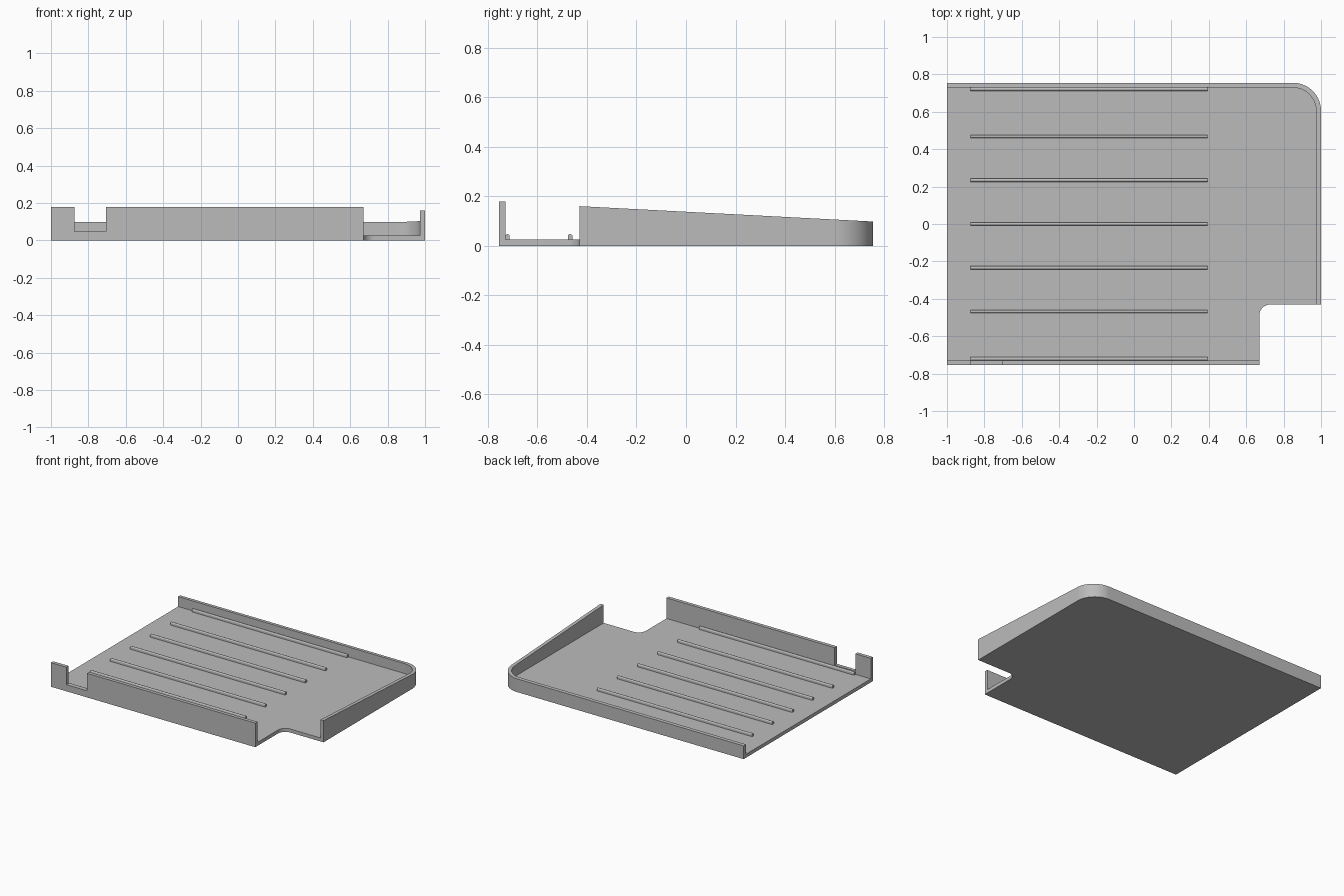
import bpy, bmesh
from math import cos, sin, radians, pi
from mathutils import Vector

cube = bpy.data.objects.get("Cube")
if cube:
    bpy.data.objects.remove(cube, do_unlink=True)

grey = bpy.data.materials.new("plain_grey")
grey.use_nodes = True
colour = (0.5, 0.5, 0.5, 1)
grey.diffuse_color = colour
grey.node_tree.nodes["Principled BSDF"].inputs["Base Color"].default_value = colour

# Main dimensions
HALF_X, HALF_Y = 1.0, 0.755
FLOOR, WALL = 0.026, 0.026
CUT_X, CUT_Y, FILLET = 0.67, -0.43, 0.06
CORNER = 0.15
RIB_START, RIB_END, RIB_R, RIB_TOP = -0.875, 0.392, 0.009, 0.047


def arc(cx, cy, r, start, end, steps=16):
    angles = [radians(start + (end - start) * i / steps) for i in range(steps + 1)]
    return [(cx + r * cos(a), cy + r * sin(a)) for a in angles]


def prism(name, points, direction, top=None):
    """Extrude a closed outline; top(v) may reshape the far end."""
    bm = bmesh.new()
    face = bm.faces.new([bm.verts.new(p) for p in points])
    ext = bmesh.ops.extrude_face_region(bm, geom=[face], use_keep_orig=True)
    for v in [g for g in ext["geom"] if isinstance(g, bmesh.types.BMVert)]:
        v.co += Vector(direction)
        if top:
            v.co.z = top(v.co)
    bmesh.ops.recalc_face_normals(bm, faces=bm.faces[:])
    mesh = bpy.data.meshes.new(name)
    bm.to_mesh(mesh)
    bm.free()
    mesh.materials.append(grey)
    obj = bpy.data.objects.new(name, mesh)
    bpy.context.collection.objects.link(obj)
    bpy.ops.object.select_all(action='DESELECT')
    obj.select_set(True)
    bpy.context.view_layer.objects.active = obj
    bpy.ops.object.shade_smooth_by_angle(angle=radians(30))
    return obj


# Floor plate with a rounded back corner and a filleted front cut-out
cx, cy = HALF_X - CORNER, HALF_Y - CORNER
outer = arc(cx, cy, CORNER, 0, 90)
plate = [(-HALF_X, -HALF_Y), (CUT_X, -HALF_Y)]
plate += arc(CUT_X + FILLET, CUT_Y - FILLET, FILLET, 180, 90, 10)
plate += [(HALF_X, CUT_Y)] + outer + [(-HALF_X, HALF_Y)]
prism("floor_plate", [(x, y, 0) for x, y in plate], (0, 0, FLOOR))

# Back and side wall, its top sloping down towards the back
inner = arc(cx, cy, CORNER - WALL, 90, 0)
wall = [(HALF_X, CUT_Y)] + outer + [(-HALF_X, HALF_Y), (-HALF_X, HALF_Y - WALL)]
wall += inner + [(HALF_X - WALL, CUT_Y)]
prism("back_and_side_wall", [(x, y, FLOOR) for x, y in wall], (0, 0, 0.1),
      top=lambda co: 0.098 + 0.0523 * (HALF_Y - co.y))

# Front wall with a rectangular notch
high, low, n0, n1 = 0.178, 0.049, -0.875, -0.705
profile = [(-HALF_X, FLOOR), (CUT_X, FLOOR), (CUT_X, high), (n1, high),
           (n1, low), (n0, low), (n0, high), (-HALF_X, high)]
prism("front_wall", [(x, -HALF_Y, z) for x, z in profile], (0, WALL, 0))

# Round-topped ribs across the floor
for i, y in enumerate((-0.721, -0.468, -0.234, 0, 0.234, 0.468, 0.721)):
    section = [(y - RIB_R, FLOOR), (y + RIB_R, FLOOR)]
    section += arc(y, RIB_TOP - RIB_R, RIB_R, 0, 180, 10)
    prism(f"floor_rib_{i + 1}", [(RIB_START, a, b) for a, b in section],
          (RIB_END - RIB_START, 0, 0))
